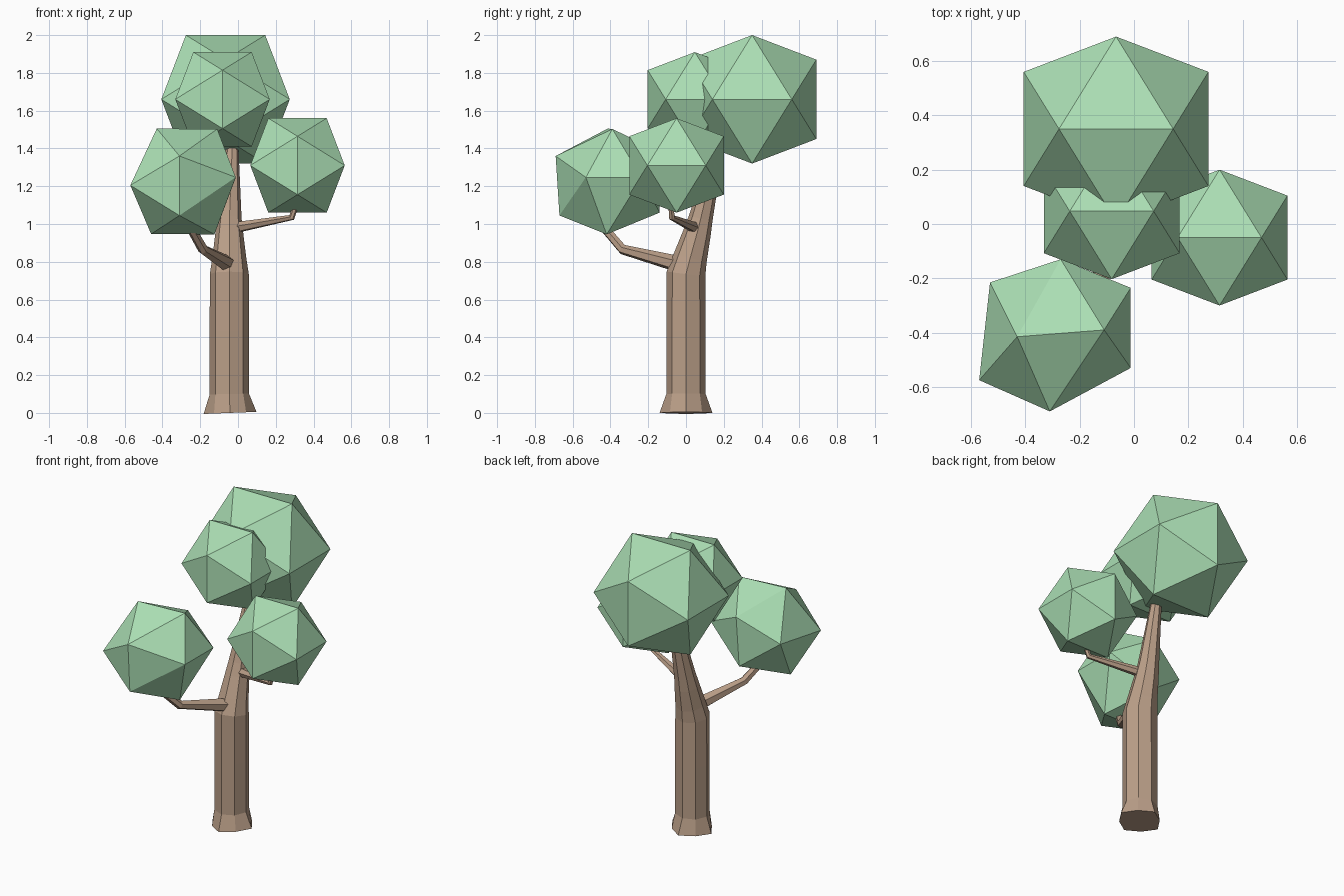
import bpy, bmesh, math
from mathutils import Vector

if "Cube" in bpy.data.objects:
    bpy.data.objects.remove(bpy.data.objects["Cube"])


def material(name, color):
    m = bpy.data.materials.new(name)
    m.diffuse_color = (*color, 1)
    m.use_nodes = True
    m.node_tree.nodes["Principled BSDF"].inputs["Base Color"].default_value = m.diffuse_color
    return m


bark = material("bark", (0.50, 0.35, 0.25))
leaf = material("leaf", (0.41, 0.74, 0.46))


def finish(name, bm, mat):
    bmesh.ops.recalc_face_normals(bm, faces=bm.faces)
    me = bpy.data.meshes.new(name)
    bm.to_mesh(me)
    bm.free()
    me.materials.append(mat)
    ob = bpy.data.objects.new(name, me)
    bpy.context.collection.objects.link(ob)
    return ob


def limb(name, path, sides, star=0.0):
    """Tapered faceted tube through (x, y, z, radius); star makes root points at the first ring."""
    bm = bmesh.new()
    pts = [Vector(p[:3]) for p in path]
    rings = []
    for i, p in enumerate(pts):
        t = Vector((0, 0, 0))
        if i > 0:
            t += (p - pts[i - 1]).normalized()
        if i < len(pts) - 1:
            t += (pts[i + 1] - p).normalized()
        q = Vector((0, 0, 1)).rotation_difference(t.normalized())
        ring = []
        for k in range(sides):
            a = 2 * math.pi * k / sides
            r = path[i][3]
            if i == 0 and k % 2:
                r *= 1 - star
            ring.append(bm.verts.new(p + q @ Vector((r * math.cos(a), r * math.sin(a), 0))))
        rings.append(ring)
    for lo, hi in zip(rings, rings[1:]):
        for k in range(sides):
            n = (k + 1) % sides
            bm.faces.new((lo[k], lo[n], hi[n], hi[k]))
    bm.faces.new(rings[0][::-1])
    bm.faces.new(rings[-1])
    return finish(name, bm, bark)


def hull(name, points):
    bm = bmesh.new()
    for p in points:
        bm.verts.new(p)
    bmesh.ops.convex_hull(bm, input=bm.verts)
    return finish(name, bm, leaf)


def crown(name, center, b):
    """Icosahedron with an edge along x on top, half height b."""
    a = b / ((1 + math.sqrt(5)) / 2)
    c = Vector(center)
    pts = []
    for s in (-1, 1):
        for t in (-1, 1):
            pts += [c + Vector(v) for v in ((s * a, 0, t * b), (s * b, t * a, 0), (0, s * b, t * a))]
    return hull(name, pts)


# Trunk with flared roots, leaning back above the first branch
limb("trunk", [(-0.042, 0, 0.0, 0.14), (-0.046, 0, 0.1, 0.104), (-0.046, 0, 0.43, 0.104),
               (-0.046, 0, 0.735, 0.103), (-0.046, 0.022, 0.82, 0.09),
               (-0.046, 0.058, 0.95, 0.074), (-0.045, 0.078, 1.03, 0.064),
               (-0.03, 0.17, 1.42, 0.032), (-0.028, 0.185, 1.48, 0.03)], 8, star=0.14)

# Branches
limb("left_branch", [(-0.05, -0.03, 0.785, 0.045), (-0.185, -0.335, 0.865, 0.027),
                     (-0.245, -0.425, 0.97, 0.024)], 6)
limb("right_branch", [(-0.02, 0.05, 0.98, 0.031), (0.285, -0.075, 1.035, 0.017),
                      (0.31, -0.08, 1.11, 0.015)], 6)

# Leaf crowns
crown("back_crown", (-0.066, 0.35, 1.66), 0.34)
crown("middle_crown", (-0.082, 0.047, 1.66), 0.25)
crown("right_crown", (0.315, -0.05, 1.31), 0.25)
# Slightly irregular crown: upper, front, side, rear and lower corners
hull("left_crown", [
    (-0.43, -0.415, 1.505), (-0.11, -0.39, 1.503),
    (-0.31, -0.69, 1.36), (-0.31, -0.67, 1.045),
    (-0.57, -0.575, 1.205), (-0.53, -0.215, 1.24),
    (-0.012, -0.53, 1.247), (-0.012, -0.235, 1.245),
    (-0.27, -0.13, 1.38), (-0.285, -0.14, 1.06),
    (-0.46, -0.42, 0.947), (-0.125, -0.42, 0.945)])
